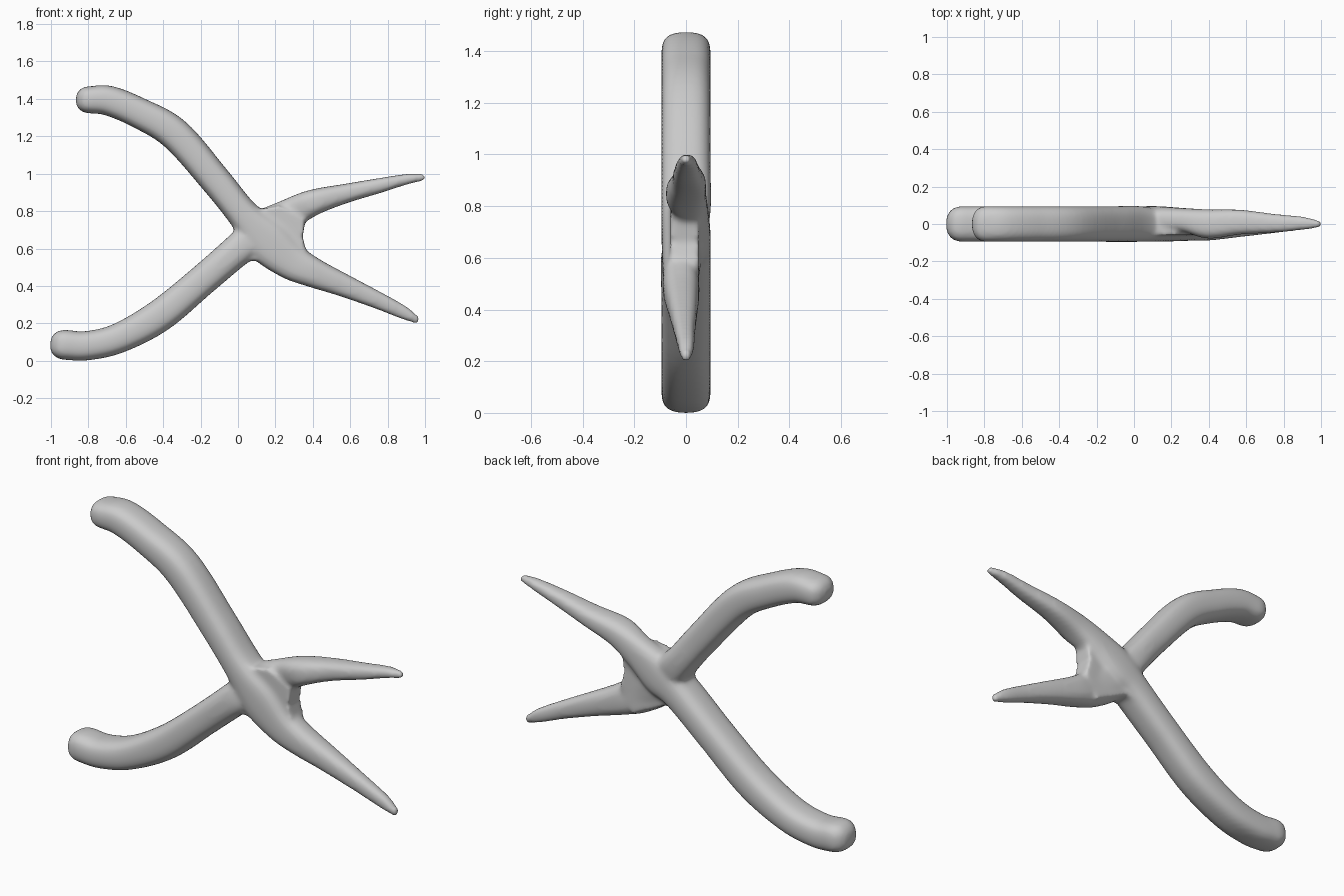
import bpy, bmesh, math
from mathutils import Vector

if "Cube" in bpy.data.objects:
    bpy.data.objects.remove(bpy.data.objects["Cube"])


def spline(pts, steps=8):
    """Catmull-Rom interpolation of control tuples."""
    p = [Vector(q) for q in pts]
    p = [2 * p[0] - p[1]] + p + [2 * p[-1] - p[-2]]
    out = []
    for i in range(1, len(p) - 2):
        a, b, c, d = p[i - 1:i + 3]
        for k in range(steps):
            t = k / steps
            out.append(0.5 * (2 * b + (c - a) * t + (2 * a - 5 * b + 4 * c - d) * t * t
                              + (3 * b - a - 3 * c + d) * t ** 3))
    return out + [p[-2]]


def add_limb(bm, pts, power=2.7, sides=32):
    """Sweep a rounded-box section; points are (x, z, half height, half depth, y offset)."""
    path = spline(pts)
    n = len(path)
    rows = []
    for i, q in enumerate(path):
        a, b = path[max(i - 1, 0)], path[min(i + 1, n - 1)]
        rows.append((q, Vector((b[0] - a[0], b[1] - a[1])).normalized(), 0, 1))
    # domed ends
    caps = [(math.sin(u), max(math.cos(u), 0.03) ** 0.8)
            for u in (math.pi / 2 * k / 6 for k in range(1, 7))]
    start, end = rows[0], rows[-1]
    rows = [(start[0], start[1], -s, c) for s, c in reversed(caps)] + rows
    rows += [(end[0], end[1], s, c) for s, c in caps]
    rings = []
    for q, t, s, c in rows:
        x, z, h, d, y = q
        ring = []
        for k in range(sides):
            u = 2 * math.pi * k / sides
            cu, su = math.cos(u), math.sin(u)
            e = math.copysign(abs(cu) ** (2 / power), cu) * h * c
            f = math.copysign(abs(su) ** (2 / power), su) * d * c
            ring.append(bm.verts.new((x + t[0] * s * h - t[1] * e, y + f,
                                      z + t[1] * s * h + t[0] * e)))
        rings.append(ring)
    for r0, r1 in zip(rings, rings[1:]):
        for k in range(sides):
            m = (k + 1) % sides
            bm.faces.new((r0[k], r0[m], r1[m], r1[k]))
    bm.faces.new(rings[0])
    bm.faces.new(rings[-1])


bm = bmesh.new()

# front lever: upper handle through the pivot into the lower jaw
add_limb(bm, [(-.795, 1.395, .072, .095, 0), (-.69, 1.39, .08, .095, 0),
              (-.53, 1.325, .082, .095, 0), (-.335, 1.21, .087, .095, 0),
              (-.12, .965, .083, .095, 0), (.03, .78, .085, .095, 0),
              (.16, .64, .12, .08, -.014), (.28, .535, .10, .07, -.02),
              (.40, .472, .08, .07, -.018), (.56, .405, .062, .058, -.012),
              (.75, .322, .046, .042, -.006), (.88, .26, .036, .032, 0),
              (.95, .222, .022, .022, 0)])

# back lever: lower handle through the pivot into the upper jaw
add_limb(bm, [(-.925, .085, .08, .095, 0), (-.81, .08, .078, .095, 0),
              (-.64, .12, .08, .095, 0), (-.42, .24, .087, .095, 0),
              (-.19, .43, .083, .095, 0), (.02, .61, .088, .095, 0),
              (.13, .69, .11, .075, .02), (.27, .78, .085, .065, .02),
              (.40, .845, .07, .078, 0), (.57, .893, .052, .066, .01),
              (.75, .935, .04, .05, .004), (.90, .97, .028, .036, .004),
              (.982, .98, .02, .02, 0)])

# pivot block filling the crossing
outline = [(-.02, .68), (-.02, .74), (.05, .84), (.12, .81), (.22, .83), (.36, .75),
           (.345, .66), (.37, .57), (.29, .44), (.09, .54), (.03, .52)]
front = [bm.verts.new((x, -.06, z)) for x, z in outline]
back = [bm.verts.new((x, .05, z)) for x, z in outline]
bm.faces.new(front)
bm.faces.new(back[::-1])
for i in range(len(outline)):
    j = (i + 1) % len(outline)
    bm.faces.new((front[j], front[i], back[i], back[j]))

bmesh.ops.recalc_face_normals(bm, faces=bm.faces)
mesh = bpy.data.meshes.new("pliers")
bm.to_mesh(mesh)
bm.free()
pliers = bpy.data.objects.new("pliers", mesh)
bpy.context.collection.objects.link(pliers)

# fuse the parts into one soft skin
remesh = pliers.modifiers.new("fuse", 'REMESH')
remesh.mode = 'VOXEL'
remesh.voxel_size = 0.012
remesh.use_smooth_shade = True
soften = pliers.modifiers.new("soften", 'SMOOTH')
soften.factor = 0.5
soften.iterations = 8
